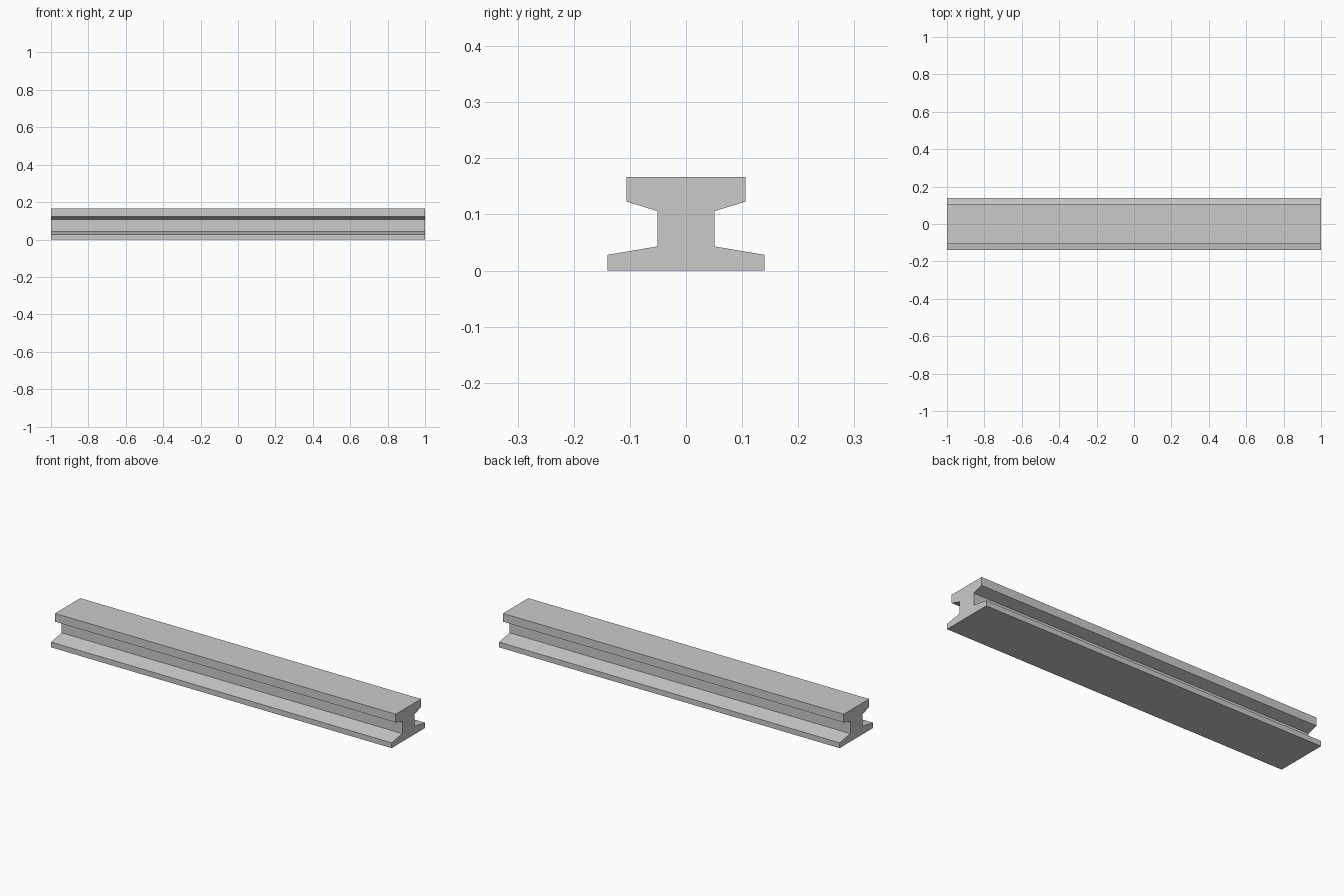
import bpy
import bmesh

cube = bpy.data.objects.get("Cube")
if cube:
    bpy.data.objects.remove(cube, do_unlink=True)

# Plain steel grey
steel = bpy.data.materials.new("steel_grey")
steel.use_nodes = True
colour = (0.6, 0.6, 0.6, 1.0)
steel.diffuse_color = colour
steel.node_tree.nodes["Principled BSDF"].inputs["Base Color"].default_value = colour

# Half cross-section (y, z) from the foot, up the web, to the head
half = [(0.14, 0), (0.14, 0.028), (0.051, 0.043),
        (0.051, 0.106), (0.106, 0.123), (0.106, 0.167)]
section = half + [(-y, z) for y, z in reversed(half)]

# Rail: the mirrored section extruded along x
bm = bmesh.new()
end = bm.faces.new([bm.verts.new((-1, y, z)) for y, z in section])
result = bmesh.ops.extrude_face_region(bm, geom=[end], use_keep_orig=True)
moved = [v for v in result["geom"] if isinstance(v, bmesh.types.BMVert)]
bmesh.ops.translate(bm, verts=moved, vec=(2, 0, 0))
bmesh.ops.recalc_face_normals(bm, faces=bm.faces)

mesh = bpy.data.meshes.new("rail")
bm.to_mesh(mesh)
bm.free()
mesh.materials.append(steel)
rail = bpy.data.objects.new("rail", mesh)
bpy.context.collection.objects.link(rail)
